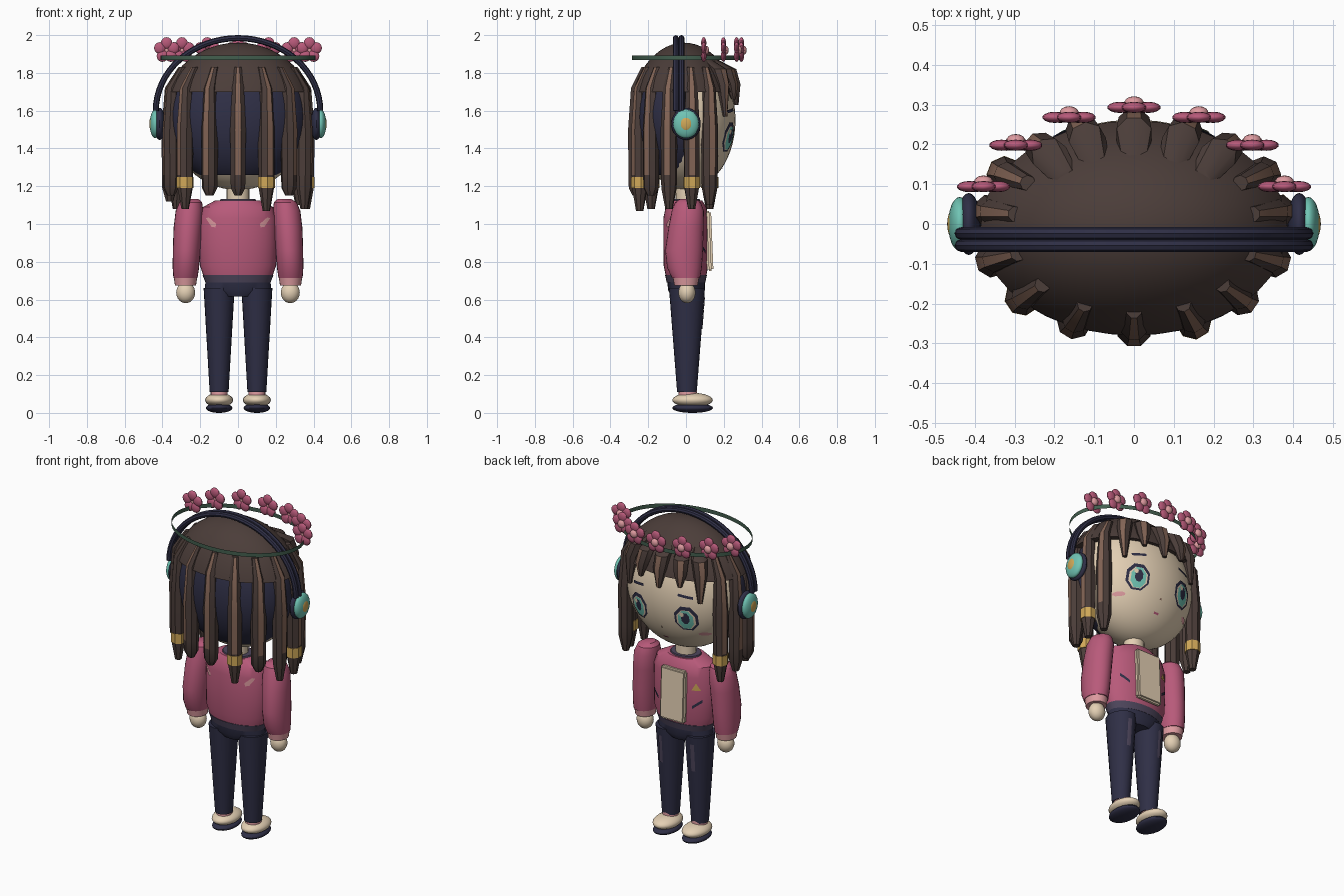
import bpy, bmesh, math
from mathutils import Matrix, Vector

if "Cube" in bpy.data.objects:
    bpy.data.objects.remove(bpy.data.objects["Cube"])

def lin(c):
    return tuple((v / 255 / 12.92) if v < 10 else ((v / 255 + .055) / 1.055) ** 2.4 for v in c) + (1,)

MATS = {}
for name, rgb in dict(dark_brown=(75, 61, 57), light_brown=(132, 101, 86), navy=(47, 47, 70),
                      pink=(184, 90, 122), light_pink=(222, 155, 160), skin=(228, 208, 180),
                      teal=(112, 196, 180), gold=(208, 168, 88), green=(66, 94, 78),
                      slate=(78, 70, 92)).items():
    MATS[name] = bpy.data.materials.new(name)
    MATS[name].diffuse_color = lin(rgb)

def finish(name, bm, *mats):
    me = bpy.data.meshes.new(name)
    bm.to_mesh(me)
    bm.free()
    for m in mats:
        me.materials.append(MATS[m])
    ob = bpy.data.objects.new(name, me)
    bpy.context.collection.objects.link(ob)
    return ob

def add_ball(bm, c, r, u=24, v=16, mat=0):
    before = set(bm.faces)
    bmesh.ops.create_uvsphere(bm, u_segments=u, v_segments=v, radius=1,
                              matrix=Matrix.Translation(c) @ Matrix.Diagonal((*r, 1)))
    for f in set(bm.faces) - before:
        f.material_index = mat

def ball(name, c, r, mat, u=24, v=16):
    bm = bmesh.new()
    add_ball(bm, c, r, u, v)
    return finish(name, bm, mat)

def cut(ob, co, no, fill=False):
    """Remove the side of the mesh the normal points to."""
    bm = bmesh.new()
    bm.from_mesh(ob.data)
    r = bmesh.ops.bisect_plane(bm, geom=bm.verts[:] + bm.edges[:] + bm.faces[:],
                               plane_co=co, plane_no=no, clear_outer=True)
    if fill:
        bmesh.ops.edgeloop_fill(bm, edges=[e for e in r['geom_cut'] if isinstance(e, bmesh.types.BMEdge)])
    bm.to_mesh(ob.data)
    bm.free()

def loft(name, rings, n, mats, rule=None, spin=0.0):
    """Skin horizontal elliptical rings (x, y, z, rx, ry); rule(ring, side) picks a material."""
    bm = bmesh.new()
    loops = [[bm.verts.new((x + rx * math.cos(spin + math.tau * i / n),
                            y + ry * math.sin(spin + math.tau * i / n), z)) for i in range(n)]
             for x, y, z, rx, ry in rings]
    for k in range(len(loops) - 1):
        for i in range(n):
            j = (i + 1) % n
            f = bm.faces.new((loops[k][i], loops[k][j], loops[k + 1][j], loops[k + 1][i]))
            f.material_index = rule(k, i) if rule else 0
    bm.faces.new(loops[0])
    bm.faces.new(loops[-1]).material_index = rule(len(rings) - 2, n // 2) if rule else 0
    bmesh.ops.recalc_face_normals(bm, faces=bm.faces)
    return finish(name, bm, *mats)

def patch(name, pts, surf, off, mat):
    """Thin plate with outline pts (x, z) laid on the surface y = surf(x, z)."""
    dense = [(a[0] + (b[0] - a[0]) * t / 3, a[1] + (b[1] - a[1]) * t / 3)
             for a, b in zip(pts, pts[1:] + pts[:1]) for t in range(3)]
    cx, cz = (sum(p[i] for p in dense) / len(dense) for i in (0, 1))
    bm = bmesh.new()
    def vert(x, z):
        return bm.verts.new((x, surf(x, z) + off, z))
    loops = [[vert(cx + (x - cx) * s, cz + (z - cz) * s) for x, z in dense] for s in (1, .66, .33)]
    mid, n = vert(cx, cz), len(dense)
    for i in range(n):
        j = (i + 1) % n
        for a, b in zip(loops, loops[1:]):
            bm.faces.new((a[i], a[j], b[j], b[i]))
        bm.faces.new((loops[-1][i], loops[-1][j], mid))
    bmesh.ops.recalc_face_normals(bm, faces=bm.faces)
    bm.normal_update()
    if sum(f.normal.y for f in bm.faces) * off < 0:
        bmesh.ops.reverse_faces(bm, faces=bm.faces)
    return finish(name, bm, mat)

def oval(cx, cz, rx, rz, n=8):
    return [(cx + rx * math.cos(math.tau * (i + .5) / n), cz + rz * math.sin(math.tau * (i + .5) / n))
            for i in range(n)]

def bar(cx, cz, w, h, slant=0):
    return [(cx - w, cz - h - slant), (cx + w, cz - h + slant), (cx + w, cz + h + slant), (cx - w, cz + h - slant)]

# Head, under hair and hair cap
HEAD_C, HEAD_R = (0, 0, 1.55), (.365, .262, .37)
ball('head', HEAD_C, HEAD_R, 'skin', 40, 28)
under = ball('under_hair', (0, -.03, 1.56), (.375, .25, .365), 'navy', 40, 28)
cut(under, (0, .0, 0), (0, 1, 0))
cut(under, (0, 0, 1.26), (0, 0, -1))
cap = ball('hair_cap', (0, -.01, 1.55), (.415, .29, .41), 'dark_brown', 40, 28)
cut(cap, (0, 0, 1.70), (0, 0, -1), True)

# Hanging locks with a light outer stripe, some with a gold band
LOCKS = [(0, -.265, 1.15, 0), (.15, -.245, 1.07, 1), (-.15, -.245, 1.15, 0), (.27, -.185, 1.15, 0),
         (-.28, -.185, 1.08, 1), (.35, -.09, 1.08, 0), (-.355, -.09, 1.15, 0),
         (.362, .03, 1.08, 1), (-.362, .03, 1.12, 0), (.325, .125, 1.1, 0), (-.325, .125, 1.08, 1)]
for x, y, end, band in LOCKS:
    prof = [(1.83, .02, .82), (1.72, .034, .98), (1.5, .045, 1), (1.26, .043, 1), (1.19, .041, 1), (end, .02, 1)]
    loft('hair_lock', [(x * s, y * s, z, r, r) for z, r, s in prof], 8, ['dark_brown', 'light_brown'],
         lambda k, i: int(i == 0 and k < 3), math.atan2(y, x) - math.pi / 8)
    if band:
        loft('lock_band', [(x, y, z, .046, .046) for z in (1.25, 1.19)], 8, ['gold'],
             None, math.atan2(y, x) - math.pi / 8)

# Fringe over the forehead
for x, y, end in [(0, .255, 1.63), (.13, .24, 1.66), (-.13, .24, 1.66), (.235, .195, 1.57), (-.235, .195, 1.57)]:
    loft('fringe_lock', [(x * .7, y * .55, 1.87, .03, .03), (x * .9, y * .88, 1.82, .047, .045),
                         (x, y, 1.74, .042, .036), (x * 1.03, y + .012, end, .014, .012)], 8,
         ['dark_brown', 'light_brown'], lambda k, i: int(i == 0 and k > 0),
         math.atan2(y, x) - math.pi / 8)

# Face
def face_y(x, z):
    return HEAD_R[1] * math.sqrt(max(0, 1 - (x / HEAD_R[0]) ** 2 - ((z - HEAD_C[2]) / HEAD_R[2]) ** 2))

for s in (1, -1):
    x, z = .16 * s, 1.46
    patch('eye_rim', oval(x, z, .07, .083), face_y, .004, 'navy')
    patch('eye_white', oval(x, z - .006, .056, .066), face_y, .006, 'skin')
    patch('iris', oval(x, z - .006, .045, .064), face_y, .008, 'teal')
    patch('pupil', oval(x, z + .004, .024, .038), face_y, .0095, 'navy')
    patch('eye_glint', oval(x + .018, z + .028, .013, .015, 6), face_y, .011, 'skin')
    patch('brow', bar(x, 1.6, .042, .008, -.006 * s), face_y, .005, 'navy')
    patch('blush', oval(.235 * s, 1.355, .03, .013), face_y, .004, 'light_pink')
patch('nose', [(-.008, 1.365), (.008, 1.365), (0, 1.38)], face_y, .005, 'light_brown')
patch('mouth', bar(0, 1.295, .016, .005), face_y, .004, 'pink')

# Headphones
for y in (-.024, -.054):
    cu = bpy.data.curves.new('headphone_band', 'CURVE')
    cu.dimensions, cu.bevel_depth, cu.bevel_resolution = '3D', .016, 2
    sp = cu.splines.new('POLY')
    pts = [(.435 * math.cos(math.pi * i / 32), y, 1.6 + .384 * math.sin(math.pi * i / 32)) for i in range(33)]
    sp.points.add(len(pts) - 1)
    for p, co in zip(sp.points, pts):
        p.co = (*co, 1)
    cu.materials.append(MATS['navy'])
    ob = bpy.data.objects.new('headphone_band', cu)
    bpy.context.collection.objects.link(ob)
    bpy.ops.object.select_all(action='DESELECT')
    ob.select_set(True)
    bpy.context.view_layer.objects.active = ob
    bpy.ops.object.convert(target='MESH')
for s in (1, -1):
    ball('ear_cushion', (.415 * s, 0, 1.53), (.03, .078, .085), 'navy')
    ball('ear_cup', (.438 * s, 0, 1.53), (.029, .068, .076), 'teal')
    ball('ear_cup_badge', (.455 * s, 0, 1.53), (.0145, .036, .042), 'gold')

# Flower crown
bm = bmesh.new()
loops = [[bm.verts.new((.41 * math.cos(math.tau * i / 48), .287 * math.sin(math.tau * i / 48), z))
          for i in range(48)] for z in (1.867, 1.892)]
for i in range(48):
    j = (i + 1) % 48
    bm.faces.new((loops[0][i], loops[0][j], loops[1][j], loops[1][i]))
finish('crown_ribbon', bm, 'green')
for x, y in [(0, .293), (.163, .268), (-.163, .268), (.297, .198), (-.297, .198), (.378, .094), (-.378, .094)]:
    bm = bmesh.new()
    for k in range(5):
        a = math.tau * k / 5 + math.pi / 2
        add_ball(bm, (x + .038 * math.cos(a), y, 1.92 + .038 * math.sin(a)), (.031, .014, .031), 14, 8)
    add_ball(bm, (x, y + .012, 1.92), (.024, .016, .024), 14, 8, 1)
    finish('flower', bm, 'pink', 'light_pink')

# Neck, jacket and shirt
loft('neck', [(0, 0, z, .06, .055) for z in (1.08, 1.25)], 20, ['skin'])
loft('collar', [(0, 0, 1.11, .1, .078), (0, 0, 1.133, .092, .072)], 24, ['slate'])
loft('jacket', [(0, 0, z, rx, ry) for z, rx, ry in
                [(.715, .18, .105), (.78, .202, .118), (.9, .205, .12), (1.03, .203, .12),
                 (1.09, .185, .108), (1.125, .12, .085)]], 32, ['pink'])
loft('jacket_hem', [(0, 0, .69, .172, .102), (0, 0, .73, .188, .111)], 32, ['slate'])
def chest_y(x, z):
    return .12 * math.sqrt(max(0, 1 - (x / .205) ** 2))
bm = bmesh.new()
bmesh.ops.create_cube(bm, size=1, matrix=Matrix.Translation((0, .122, .91)) @ Matrix.Rotation(.04, 4, 'X')
                      @ Matrix.Diagonal((.17, .034, .32, 1)))
bmesh.ops.bevel(bm, geom=bm.edges[:], offset=.01, segments=2, affect='EDGES')
finish('shirt_front', bm, 'skin')
for s in (1, -1):
    patch('front_stripe', bar(.14 * s, .87, .025, .009, .02 * s), chest_y, .004, 'navy')
    patch('back_mark', [(.17 * s, 1.03), (.155 * s, 1.035), (.115 * s, 1.0), (.12 * s, .982), (.14 * s, .985)],
          lambda x, z: -chest_y(x, z), -.004, 'light_pink')
patch('chest_triangle', [(-.16, .955), (-.11, .955), (-.135, 1.0)], chest_y, .004, 'gold')

# Arms, legs and shoes
def leg_y(x, z):
    t = (z - .11) / .55
    return .005 + (.052 + .043 * t) * math.sqrt(max(0, 1 - ((abs(x) - .1) / (.05 + .032 * t)) ** 2))

for s in (1, -1):
    loft('sleeve', [(x * s, y, z, rx, ry) for x, y, z, rx, ry in
                    [(.245, .01, 1.133, .035, .04), (.25, .01, 1.115, .06, .068), (.257, .01, 1.07, .073, .085),
                     (.265, .0, .98, .076, .093), (.272, -.01, .86, .073, .1), (.276, -.008, .77, .07, .092),
                     (.278, 0, .715, .064, .075)]], 24, ['pink'])
    loft('cuff', [(.278 * s, 0, .675, .056, .062), (.278 * s, 0, .72, .062, .07)], 24, ['light_pink'])
    ball('hand', (.277 * s, .005, .637), (.05, .045, .056), 'skin')
    loft('trouser_leg', [(.1 * s, .005, .11, .05, .052), (.1 * s, .005, .66, .082, .095)], 24, ['navy'])
    patch('trouser_stripe', bar(.11 * s, .53, .012, .085), leg_y, .004, 'slate')
    loft('sock', [(.1 * s, .01, .07, .045, .05), (.1 * s, .01, .125, .044, .048)], 20, ['light_pink'])
    ball('shoe', (.1 * s, .035, .068), (.074, .107, .038), 'skin')
    ball('sole', (.1 * s, .035, .026), (.07, .108, .026), 'navy')
loft('hips', [(0, .003, .615, .1, .08), (0, .003, .65, .175, .098), (0, 0, .71, .172, .1)], 28, ['navy'])

# Smooth the rounded parts, keep hard edges
bpy.ops.object.select_all(action='SELECT')
bpy.context.view_layer.objects.active = bpy.data.objects['head']
bpy.ops.object.shade_smooth_by_angle(angle=math.radians(35))

for m in bpy.data.materials:
    if m.users and not m.is_grease_pencil:
        m.use_nodes = True
        m.node_tree.nodes["Principled BSDF"].inputs["Base Color"].default_value = m.diffuse_color
